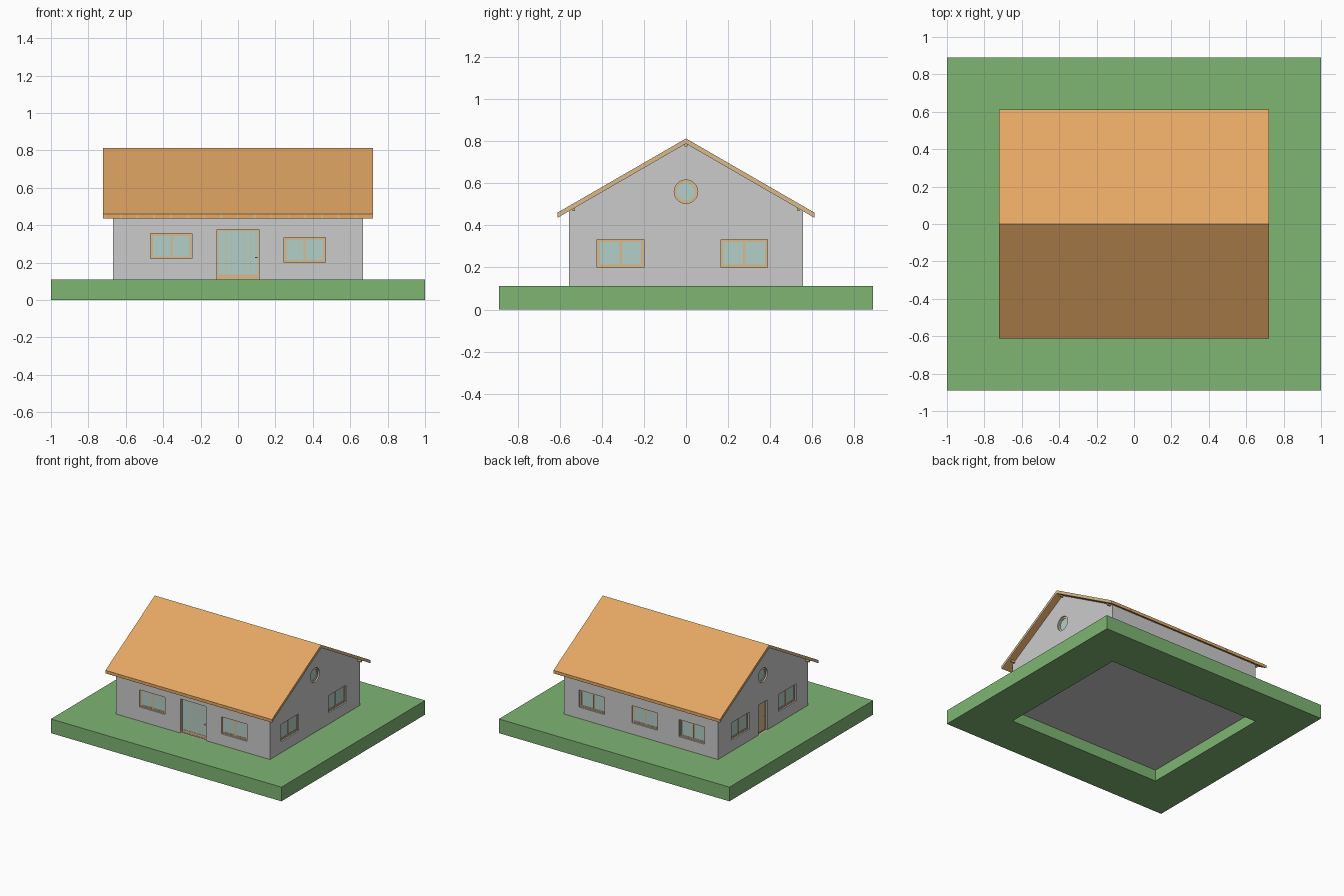
import bpy, bmesh
from math import sin, cos, pi, tan, radians
from mathutils import Matrix

if "Cube" in bpy.data.objects:
    bpy.data.objects.remove(bpy.data.objects["Cube"])

HX, HY = 0.667, 0.556        # house half size
G = 0.111                    # ground level
T = 0.033                    # wall thickness
RX, RY = 0.722, 0.611        # roof half size
RIDGE, RT = 0.813, 0.024     # ridge height, vertical roof thickness
S = tan(radians(30))


def material(name, r, g, b):
    m = bpy.data.materials.new(name)
    m.diffuse_color = (r, g, b, 1)
    m.use_nodes = True
    m.node_tree.nodes["Principled BSDF"].inputs["Base Color"].default_value = m.diffuse_color
    return m


GREEN = material("grass", 0.21, 0.46, 0.17)
ORANGE = material("roof_tile", 0.78, 0.39, 0.13)
WOOD = material("wood", 0.70, 0.50, 0.27)
GLASS = material("glass", 0.45, 0.62, 0.58)


def finish(name, bm, mat=None):
    bmesh.ops.recalc_face_normals(bm, faces=bm.faces)
    me = bpy.data.meshes.new(name)
    bm.to_mesh(me)
    bm.free()
    ob = bpy.data.objects.new(name, me)
    bpy.context.collection.objects.link(ob)
    if mat:
        me.materials.append(mat)
    return ob


def add_box(bm, a, b):
    size = [abs(q - p) for p, q in zip(a, b)]
    mid = [(p + q) / 2 for p, q in zip(a, b)]
    bmesh.ops.create_cube(bm, size=1, matrix=Matrix.Translation(mid) @ Matrix.Diagonal((*size, 1)))


def boxes(name, items, mat=None):
    bm = bmesh.new()
    for a, b in items:
        add_box(bm, a, b)
    return finish(name, bm, mat)


def add_prism(bm, profile, x0, x1):
    # (y, z) profile extruded along x
    f = bm.faces.new([bm.verts.new((x0, y, z)) for y, z in profile])
    r = bmesh.ops.extrude_face_region(bm, geom=[f])
    verts = [e for e in r["geom"] if isinstance(e, bmesh.types.BMVert)]
    bmesh.ops.translate(bm, verts=verts, vec=(x1 - x0, 0, 0))


def prism(name, profile, x0, x1, mat=None):
    bm = bmesh.new()
    add_prism(bm, profile, x0, x1)
    return finish(name, bm, mat)


def cut(ob, cutter):
    m = ob.modifiers.new("cut", "BOOLEAN")
    m.operation, m.solver, m.object = "DIFFERENCE", "EXACT", cutter
    cutter.hide_render = True
    cutter.hide_set(True)


def on_wall(side, u, d, z):
    # u along the wall, d inward from its outer face
    return {"front": (u, -HY + d, z), "back": (u, HY - d, z),
            "right": (HX - d, u, z), "left": (-HX + d, u, z)}[side]


def circle(y0, z0, r, n=32):
    return [(y0 + r * cos(2 * pi * i / n), z0 + r * sin(2 * pi * i / n)) for i in range(n)]


def under(y):
    return RIDGE - RT - S * abs(y)


# Garden plot with a pit for the house
bm = bmesh.new()
rings = []
for x, y in ((1, 0.89), (HX, HY)):
    for z in (0, G):
        rings.append([bm.verts.new((sx * x, sy * y, z)) for sx, sy in ((-1, -1), (1, -1), (1, 1), (-1, 1))])
for a, b in ((0, 1), (1, 3), (3, 2), (2, 0)):
    for i in range(4):
        j = (i + 1) % 4
        bm.faces.new((rings[a][i], rings[a][j], rings[b][j], rings[b][i]))
finish("garden_plot", bm, GREEN)

# Floor slabs
boxes("base_slab", [((-HX, -HY, G - 0.022), (HX, HY, G))])
boxes("upper_floor", [((-HX + T, -HY + T, 0.389), (HX - T, HY - T, 0.411))])

# Openings: side, centre, width, sill, height
WIN_W, WIN_H, SILL = 0.222, 0.134, 0.2
windows = [("front", -0.356, 0.221), ("front", 0.356, SILL),
           ("back", -0.44, SILL), ("back", -0.03, SILL), ("back", 0.427, SILL),
           ("right", -0.311, SILL), ("right", 0.277, SILL),
           ("left", -0.305, SILL), ("left", 0.277, SILL)]
doors = [("front", 0.0, 0.222, 0.267), ("left", 0.0, 0.111, 0.234)]
ROUND_Z, ROUND_R = 0.56, 0.056

# Walls, hollowed under the roof and cut by the openings
walls = prism("walls", [(-HY, G), (HY, G), (HY, under(HY)), (0, under(0)), (-HY, under(HY))], -HX, HX)
iy = HY - T
cut(walls, prism("room_cutter", [(-iy, 0.05), (iy, 0.05), (iy, under(iy) + 0.002), (0, under(0) + 0.1),
                                 (-iy, under(iy) + 0.002)][:3] +
                 [(iy, 1.0), (-iy, 1.0), (-iy, 0.05)][:2], -HX + T, HX - T))
bm = bmesh.new()
for side, u, z in windows:
    add_box(bm, on_wall(side, u - WIN_W / 2, -0.02, z), on_wall(side, u + WIN_W / 2, T + 0.01, z + WIN_H))
for side, u, w, h in doors:
    add_box(bm, on_wall(side, u - w / 2, -0.02, G - 0.01), on_wall(side, u + w / 2, T + 0.01, G + h))
for s in (-1, 1):
    add_prism(bm, circle(0, ROUND_Z, ROUND_R), s * (HX - T - 0.01), s * (HX + 0.02))
cut(walls, finish("opening_cutter", bm))


# Frame bars around a rectangle, in wall coordinates
def frame(side, u0, u1, z0, z1, t, d0, d1):
    parts = [(u0, u0 + t, z0, z1), (u1 - t, u1, z0, z1),
             (u0 + t, u1 - t, z0, z0 + t), (u0 + t, u1 - t, z1 - t, z1)]
    return [(on_wall(side, a, d0, c), on_wall(side, b, d1, d)) for a, b, c, d in parts]


D0, D1 = 0.011, 0.022        # frame depth range in the wall

# Two-sash windows
for n, (side, u, z) in enumerate(windows):
    h = WIN_W / 2
    bars = frame(side, u - h, u + h, z, z + WIN_H, 0.007, D0, D1)
    for a, b in ((u - h + 0.007, u), (u, u + h - 0.007)):
        bars += frame(side, a, b, z + 0.007, z + WIN_H - 0.007, 0.006, D0 + 0.002, D1 - 0.001)
    boxes(f"{side}_window_frame_{n}", bars, WOOD)
    boxes(f"{side}_window_glass_{n}", [(on_wall(side, u - h + 0.007, 0.016, z + 0.007),
                                        on_wall(side, u + h - 0.007, 0.018, z + WIN_H - 0.007))], GLASS)

# Glazed front door: frame, kick panel, thin glazing bars and handle
bars = frame("front", -0.111, 0.111, G, G + 0.267, 0.008, D0, D1)
bars.append((on_wall("front", -0.103, D0 + 0.002, G + 0.008), on_wall("front", 0.103, D1, G + 0.026)))
for i in range(1, 6):
    x = -0.103 + 0.206 * i / 6
    bars.append((on_wall("front", x - 0.001, 0.0145, G + 0.026), on_wall("front", x + 0.001, 0.018, G + 0.259)))
boxes("front_door_frame", bars, WOOD)
boxes("front_door_glass", [(on_wall("front", -0.103, 0.015, G + 0.026), on_wall("front", 0.103, 0.018, G + 0.259))], GLASS)

# Solid side door
boxes("side_door", frame("left", -0.0555, 0.0555, G, G + 0.234, 0.008, D0, D1) +
      [(on_wall("left", -0.0475, D0 + 0.003, G + 0.008), on_wall("left", 0.0475, D1 - 0.002, G + 0.226))], WOOD)
boxes("door_handles", [(on_wall("front", 0.09, 0.006, G + 0.115), on_wall("front", 0.104, 0.013, G + 0.119)),
                       (on_wall("left", -0.044, 0.006, G + 0.115), on_wall("left", -0.032, 0.014, G + 0.119))])

# Round gable windows
for s, side in ((-1, "left"), (1, "right")):
    bm = bmesh.new()
    loops = [[bm.verts.new((s * (HX - d), y, z)) for y, z in circle(0, ROUND_Z, r)]
             for d, r in ((D0, ROUND_R), (D0, 0.043), (D1, 0.043), (D1, ROUND_R))]
    for k in range(4):
        a, b = loops[k], loops[(k + 1) % 4]
        for i in range(32):
            j = (i + 1) % 32
            bm.faces.new((a[i], a[j], b[j], b[i]))
    finish(f"{side}_round_frame", bm, WOOD)
    prism(f"{side}_round_glass", circle(0, ROUND_Z, 0.044), s * (HX - 0.018), s * (HX - 0.016), GLASS)


# Roof slab and the rafters showing just proud of its underside and ends
def chevron(y, top, bottom):
    return [(-y, RIDGE - S * y - top), (0, RIDGE - top), (y, RIDGE - S * y - top),
            (y, RIDGE - S * y - bottom), (0, RIDGE - bottom), (-y, RIDGE - S * y - bottom)]


prism("roof", chevron(RY, 0, RT), -RX, RX, ORANGE)
bm = bmesh.new()
w = 0.011
for i in range(17):
    x = -RX - 0.0005 + (2 * RX + 0.001 - w) * i / 16
    add_prism(bm, chevron(RY + 0.0006, 0.002, RT + 0.0006), x, x + w)
finish("rafters", bm, WOOD)

# Purlins carrying the rafters
boxes("purlins", [((-0.7, y - 0.006, under(y) - 0.014), (0.7, y + 0.006, under(y) + 0.003))
                  for y in (-0.533, 0, 0.533)], WOOD)
